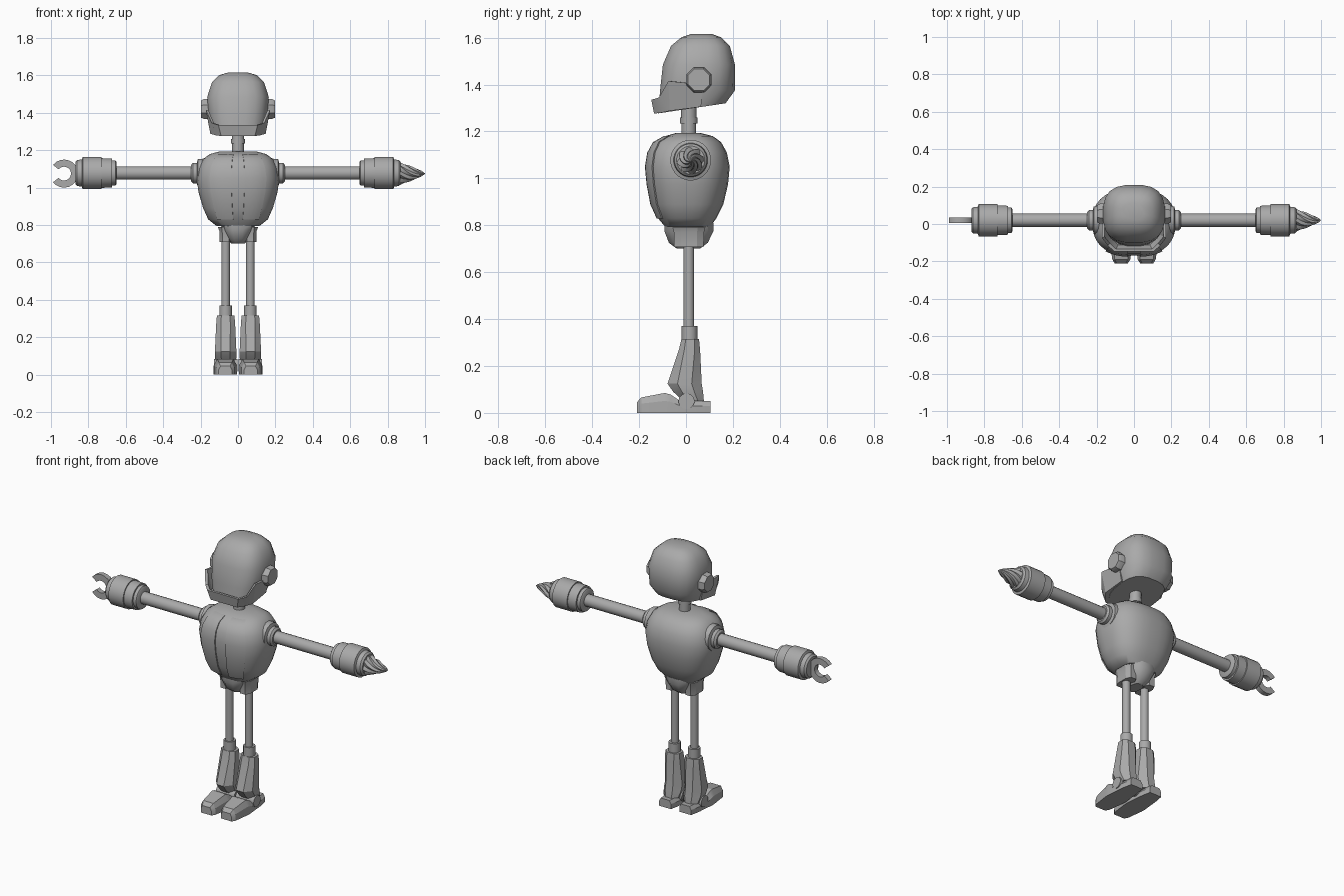
import bpy, bmesh, math
from math import sin, cos, pi
from mathutils import Vector

if "Cube" in bpy.data.objects:
    bpy.data.objects.remove(bpy.data.objects["Cube"])

grey = bpy.data.materials.new("robot grey")
grey.diffuse_color = (0.4, 0.4, 0.4, 1)
grey.use_nodes = True
grey.node_tree.nodes["Principled BSDF"].inputs["Base Color"].default_value = grey.diffuse_color


def make(name, verts, faces, angle=35):
    me = bpy.data.meshes.new(name)
    me.from_pydata(verts, [], faces)
    bm = bmesh.new()
    bm.from_mesh(me)
    bmesh.ops.recalc_face_normals(bm, faces=bm.faces)
    bm.to_mesh(me)
    bm.free()
    me.materials.append(grey)
    ob = bpy.data.objects.new(name, me)
    bpy.context.collection.objects.link(ob)
    bpy.ops.object.select_all(action='DESELECT')
    ob.select_set(True)
    bpy.context.view_layer.objects.active = ob
    bpy.ops.object.shade_smooth_by_angle(angle=math.radians(angle))
    return ob


def loft(name, rings, angle=35):
    """Skin equal-length closed rings and cap both ends."""
    n = len(rings[0])
    verts = [p for r in rings for p in r]
    faces = [(k * n + i, k * n + (i + 1) % n, (k + 1) * n + (i + 1) % n, (k + 1) * n + i)
             for k in range(len(rings) - 1) for i in range(n)]
    faces += [tuple(range(n)), tuple(range(len(verts) - n, len(verts)))]
    return make(name, verts, faces, angle)


def lathe(name, profile, centre, axis='z', n=16):
    """Turn (position, radius) pairs about an axis through centre."""
    rings = []
    for t, r in profile:
        ring = []
        for i in range(n):
            a = 2 * pi * (i + 0.5) / n
            u, v = r * cos(a), r * sin(a)
            ring.append(Vector(centre) + (Vector((t, u, v)) if axis == 'x' else Vector((u, v, t))))
        rings.append(ring)
    return loft(name, rings)


def oval_point(row, a, e, cx=0, grow=0.0, tilt=0.0):
    """Rounded-box point on a (z, half width, front y, back y) row."""
    z, hx, yf, yb = row
    c, s = cos(a), sin(a)
    x = (hx + grow) * math.copysign(abs(c) ** e, c)
    y = (yf + yb) / 2 + ((yb - yf) / 2 + grow) * math.copysign(abs(s) ** e, s)
    return (cx + x, y, z + tilt * y)


def oval(row, n, e=0.8, cx=0, tilt=0.0):
    return [oval_point(row, 2 * pi * (i + 0.5) / n, e, cx, 0, tilt) for i in range(n)]


# Head shell, with its lower edge sloping up to the back
head = [(1.295, .135, -.12, .17), (1.375, .16, -.112, .21), (1.485, .166, -.10, .21),
        (1.565, .14, -.065, .188), (1.602, .10, -.02, .15), (1.615, .055, .02, .112)]
loft("head", [oval(r, 20, 0.72, tilt=0.15 if k == 0 else 0) for k, r in enumerate(head)], 45)

# Jaw guard: half plan of (x, y, top z, bottom z), mirrored across x
plan = [(.168, .07, 1.40, 1.305), (.172, -.075, 1.415, 1.288), (.14, -.115, 1.345, 1.28),
        (.105, -.148, 1.335, 1.276)]
plan += [(-x, y, t, b) for x, y, t, b in reversed(plan)]
taper = 0.86
jaw = [[(x * taper, y * .92, b) for x, y, t, b in plan],
       [(x, y, t) for x, y, t, b in plan],
       [(x * .92, y * .9, t) for x, y, t, b in plan],
       [(x * .8, y * .75, b + .01) for x, y, t, b in plan]]
loft("jaw_guard", jaw, 20)

# Ear discs
for s, side in ((-1, "left"), (1, "right")):
    lathe(side + "_ear", [(s * .14, .058), (s * .182, .058), (s * .197, .05)],
          (0, .055, 1.42), 'x', 8)

# Neck
lathe("neck", [(1.18, .032), (1.235, .032), (1.235, .038), (1.26, .038), (1.26, .034),
               (1.33, .034)], (0, .012, 0))

# Torso
torso = [(.795, .115, -.09, .105), (.83, .16, -.12, .13), (.89, .187, -.147, .16),
         (.975, .212, -.163, .18), (1.05, .222, -.17, .187), (1.11, .21, -.16, .175),
         (1.155, .185, -.135, .15), (1.18, .15, -.09, .115), (1.193, .10, -.045, .065)]
loft("torso", [oval(r, 32) for r in torso], 40)

# Raised chest panels either side of the centre strip
for s, side in ((-1, "left"), (1, "right")):
    rings = []
    for row in torso[1:8]:
        angles = [-pi / 2 + s * (.10 + .11 * i) for i in range(6)]
        rings.append([oval_point(row, a, .8, grow=.006) for a in angles] +
                     [oval_point(row, a, .8, grow=-.008) for a in reversed(angles)])
    loft(side + "_chest_panel", rings)

# Pelvis
lathe_rows = [(.70, .035, -.04, .06), (.725, .06, -.075, .095), (.775, .085, -.095, .12),
              (.81, .10, -.095, .12)]
loft("pelvis", [oval(r, 12) for r in lathe_rows])

# Foot cross-sections: (y, half width, top z)
foot = [(-.21, .035, .045), (-.19, .048, .066), (-.09, .061, .085), (-.065, .062, .078),
        (-.01, .056, .04), (.04, .052, .05), (.105, .04, .05)]
shin = [(.05, .052, -.015, .08), (.09, .062, -.06, .078), (.125, .062, -.085, .073),
        (.27, .054, -.033, .063), (.315, .05, -.022, .058)]

for s, side in ((-1, "left"), (1, "right")):
    x = s * .066
    # Hip, leg rod and knee collar
    loft(side + "_hip", [oval((z, h, -.03 - h * .7, .055 + h * .7), 8, .7, x)
                         for z, h in ((.708, .034), (.77, .036), (.79, .045))], 25)
    lathe(side + "_leg_rod", [(.33, .023), (.73, .023)], (x, .012, 0))
    lathe(side + "_knee_collar", [(.29, .034), (.37, .034)], (x, .015, 0))
    # Shin, ankle and foot
    loft(side + "_shin", [oval(r, 8, 1.0 if k < 3 else .8, x) for k, r in enumerate(shin)], 30)
    lathe(side + "_ankle", [(-.062, .034), (.062, .034)], (x, .002, .05), 'x', 16)
    loft(side + "_foot", [[(s * .068 + u * h, y, v * t) for u, v in
                           ((-1, 0), (-1, .6), (-.72, 1), (.72, 1), (1, .6), (1, 0))]
                          for y, h, t in foot], 25)
    # Shoulder, arm rod and forearm drum
    arm = (0, .02, 1.078)
    lathe(side + "_shoulder", [(s * .17, .08), (s * .215, .075), (s * .22, .056), (s * .24, .056),
                               (s * .25, .045)], arm, 'x')
    lathe(side + "_arm_rod", [(s * .2, .036), (s * .67, .036)], arm, 'x')
    drum = [(.65, .06), (.655, .068), (.675, .068), (.675, .078), (.73, .08), (.73, .087),
            (.83, .087), (.835, .073), (.86, .07), (.87, .06)]
    lathe(side + "_forearm", [(s * t, r) for t, r in drum], arm, 'x', 24)

# Claw: flat open ring on the left arm
arc = [math.radians(38 + 284 * i / 16) for i in range(17)]
claw = []
for a in arc:
    claw.append([(-.93 - r * cos(a), y, 1.075 + r * sin(a))
                 for r, y in ((.037, .005), (.075, .005), (.075, .035), (.037, .035))])
loft("claw", claw)

# Drill: twisted fluted cone on the right arm
drill = []
for k in range(13):
    t = k / 12
    ring = []
    for i in range(32):
        a = 2 * pi * i / 32
        r = .062 * (1 - t) ** .75 * (1, .9, .78, .9)[i % 4] + .001
        ring.append((.86 + .14 * t, .02 + r * cos(a + t * 1.8), 1.075 + r * sin(a + t * 1.8)))
    drill.append(ring)
loft("drill", drill, 30)
